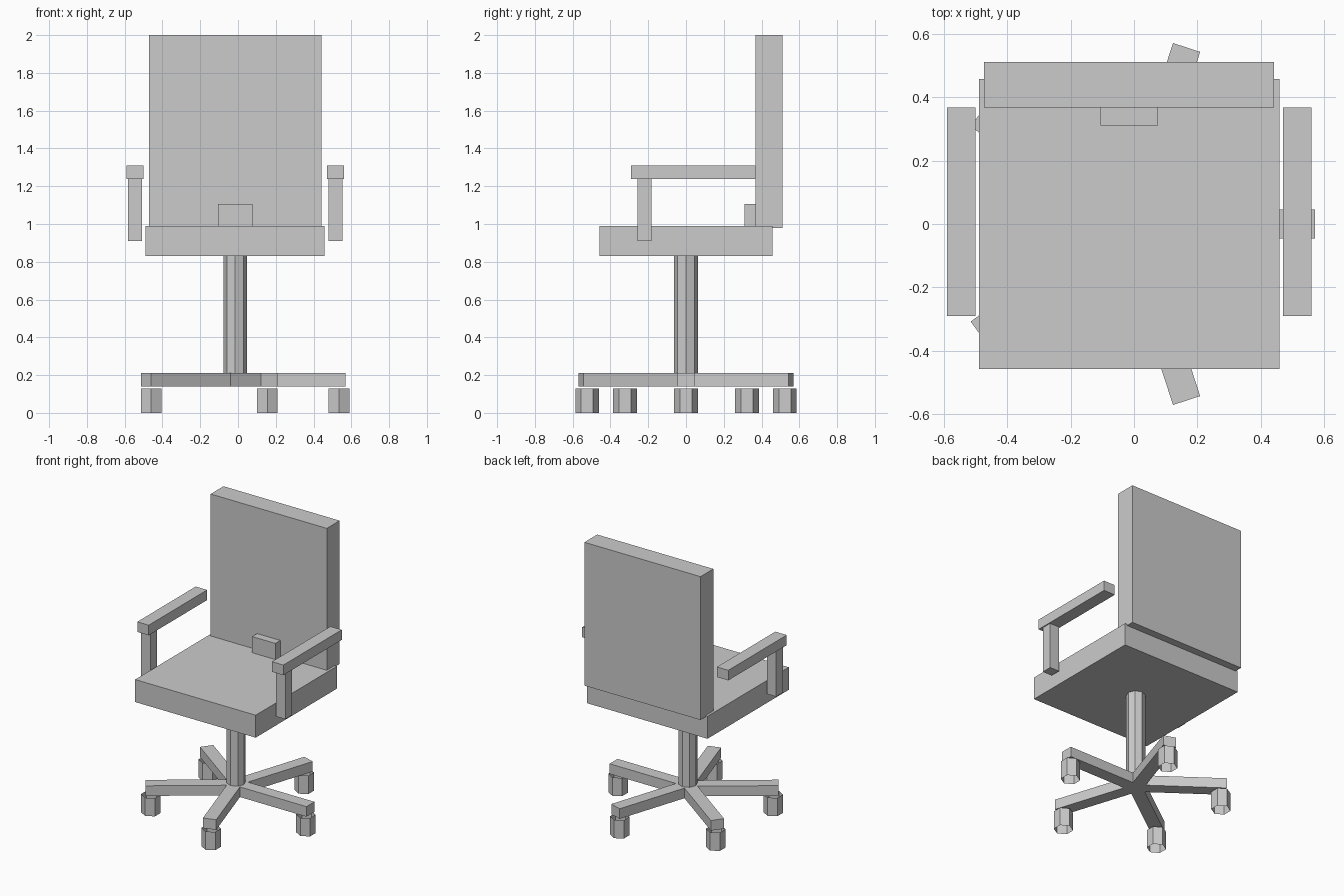
import bpy, math
from mathutils import Matrix, Vector

if "Cube" in bpy.data.objects:
    bpy.data.objects.remove(bpy.data.objects["Cube"])

CX = -0.015  # chair's left-right symmetry line

grey = bpy.data.materials.new("plain grey")
grey.diffuse_color = (0.6, 0.6, 0.6, 1)
grey.use_nodes = True
grey.node_tree.nodes["Principled BSDF"].inputs["Base Color"].default_value = grey.diffuse_color


def finish(ob, name):
    ob.name = ob.data.name = name
    ob.data.materials.append(grey)
    return ob


def box(name, lo, hi, turn=0.0):
    """Box between two corners, optionally turned about the column axis."""
    bpy.ops.mesh.primitive_cube_add(size=1)
    ob = bpy.context.object
    lo, hi = Vector(lo), Vector(hi)
    ob.data.transform(Matrix.Translation((CX, 0, 0)) @ Matrix.Rotation(turn, 4, 'Z')
                      @ Matrix.Translation((lo + hi) / 2)
                      @ Matrix.Diagonal((hi - lo).to_4d()))
    return finish(ob, name)


def prism(name, sides, radius, x, y, z0, z1, turn=0.0):
    """Open-ended upright tube with a vertex at angle `turn`."""
    bpy.ops.mesh.primitive_cylinder_add(vertices=sides, radius=radius, depth=z1 - z0,
                                        end_fill_type='NOTHING')
    ob = bpy.context.object
    ob.data.transform(Matrix.Translation((x, y, (z0 + z1) / 2)) @ Matrix.Rotation(turn, 4, 'Z'))
    return finish(ob, name)


# Seat, backrest and the small bracket joining them
box("seat", (-0.474, -0.457, 0.83), (0.474, 0.457, 0.99))
box("backrest", (-0.457, 0.367, 0.98), (0.457, 0.511, 2.0))
box("back_bracket", (-0.091, 0.311, 0.98), (0.091, 0.37, 1.105))

# Armrests with their posts
for side, s in (("left", -1), ("right", 1)):
    x = s * 0.53
    box(side + "_armrest", (x - 0.045, -0.29, 1.238), (x + 0.045, 0.367, 1.31))
    box(side + "_arm_post", (x - 0.037, -0.257, 0.91), (x + 0.037, -0.183, 1.238))

# Octagonal column
prism("column", 8, 0.0625, CX, 0, 0.21, 0.83)

# Five-spoke base with hexagonal casters
for i in range(5):
    a = i * math.tau / 5
    box(f"base_leg_{i + 1}", (0, -0.045, 0.14), (0.585, 0.045, 0.212), a)
    prism(f"caster_{i + 1}", 6, 0.063, CX + 0.55 * math.cos(a), 0.55 * math.sin(a), 0, 0.13)
